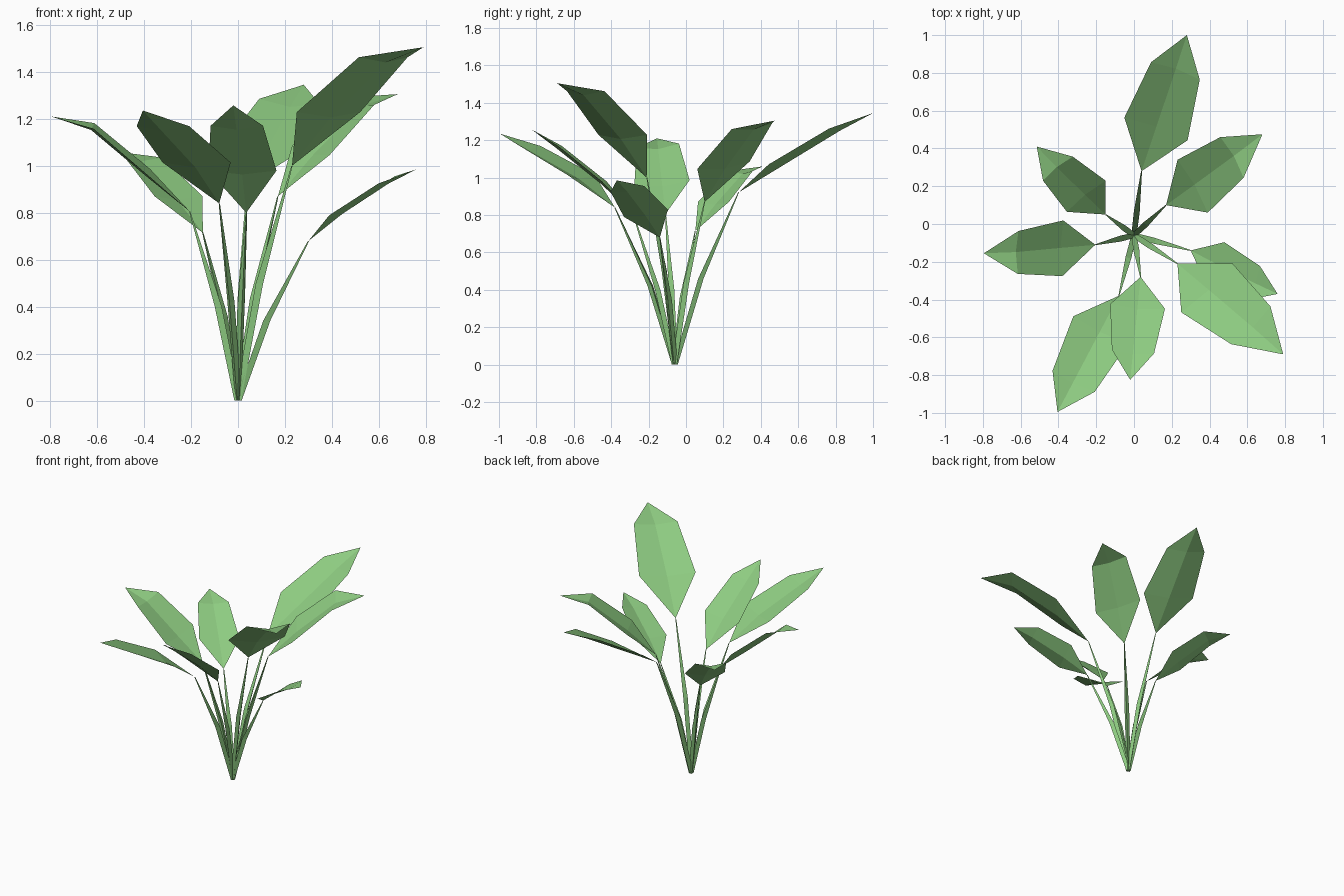
import bpy, bmesh, math
from mathutils import Vector

if "Cube" in bpy.data.objects:
    bpy.data.objects.remove(bpy.data.objects["Cube"])

green = bpy.data.materials.new("leaf_green")
green.diffuse_color = (0.27, 0.60, 0.22, 1)
green.use_nodes = True
green.node_tree.nodes["Principled BSDF"].inputs["Base Color"].default_value = green.diffuse_color

ROOT = Vector((0.0, -0.06, 0.0))

# per leaf: base, tip, sideways width vector, arch at one third and three quarters
LEAVES = [
    ((.04, .28, .92), (.28, 1.0, 1.345), (.335, -.12, -.03), .03, .035),
    ((.17, .10, .87), (.68, .475, 1.305), (.16, -.28, -.04), .064, .09),
    ((.30, -.14, .68), (.76, -.37, .985), (-.09, -.235, -.04), .034, .033),
    ((.23, -.21, 1.0), (.79, -.69, 1.505), (-.27, -.26, 0), .075, .095),
    ((.035, -.28, .80), (-.02, -.825, 1.257), (-.29, .025, 0), .037, .03),
    ((-.08, -.38, .84), (-.405, -.995, 1.235), (-.29, .145, 0), .05, .033),
    ((-.205, -.11, .805), (-.795, -.155, 1.21), (.005, .295, .03), .04, .07),
    ((-.15, .05, .715), (-.515, .41, 1.06), (.205, .165, 0), .05, .07),
]


def finish(bm, name):
    me = bpy.data.meshes.new(name)
    bm.to_mesh(me)
    bm.free()
    me.materials.append(green)
    bpy.context.collection.objects.link(bpy.data.objects.new(name, me))


def leaf(name, base, tip, side, arch1, arch2):
    """Six-sided blade folded along a slightly sunken midrib."""
    axis = tip - base
    up = side.cross(axis).normalized()
    bm = bmesh.new()
    b, t = bm.verts.new(base), bm.verts.new(tip)
    rows = []
    for frac, arch, width in ((.33, arch1, 1.0), (.76, arch2, .77)):
        c = base + axis * frac + up * arch
        half = side * width / 2
        rib = c - up * .03 * axis.length
        rows.append([bm.verts.new(p) for p in (c - half, rib, c + half)])
    (l1, m1, r1), (l2, m2, r2) = rows
    for f in ((b, m1, l1), (b, r1, m1), (l1, m1, m2, l2),
              (m1, r1, r2, m2), (l2, m2, t), (m2, r2, t)):
        bm.faces.new(f)
    finish(bm, name)


def stem(name, base):
    """Tapered three-sided stalk with one outward bend."""
    run = base - ROOT
    bend = ROOT + Vector((run.x * .4, run.y * .4, run.z * .5))
    out = Vector((run.x, run.y, 0)).normalized()
    across = Vector((-out.y, out.x, 0))
    bm = bmesh.new()
    rings = []
    for c, r in ((ROOT, .016), (bend, .018), (base, .003)):
        rings.append([bm.verts.new(c + out * math.cos(a) * r + across * math.sin(a) * r)
                      for a in (0, math.tau / 3, 2 * math.tau / 3)])
    for lo, hi in zip(rings, rings[1:]):
        for i in range(3):
            j = (i + 1) % 3
            bm.faces.new((lo[i], lo[j], hi[j], hi[i]))
    bm.faces.new(rings[0][::-1])
    bm.faces.new(rings[-1])
    finish(bm, name)


for i, (base, tip, side, a1, a2) in enumerate(LEAVES, 1):
    leaf(f"leaf_{i}", Vector(base), Vector(tip), Vector(side), a1, a2)
    stem(f"stem_{i}", Vector(base))
